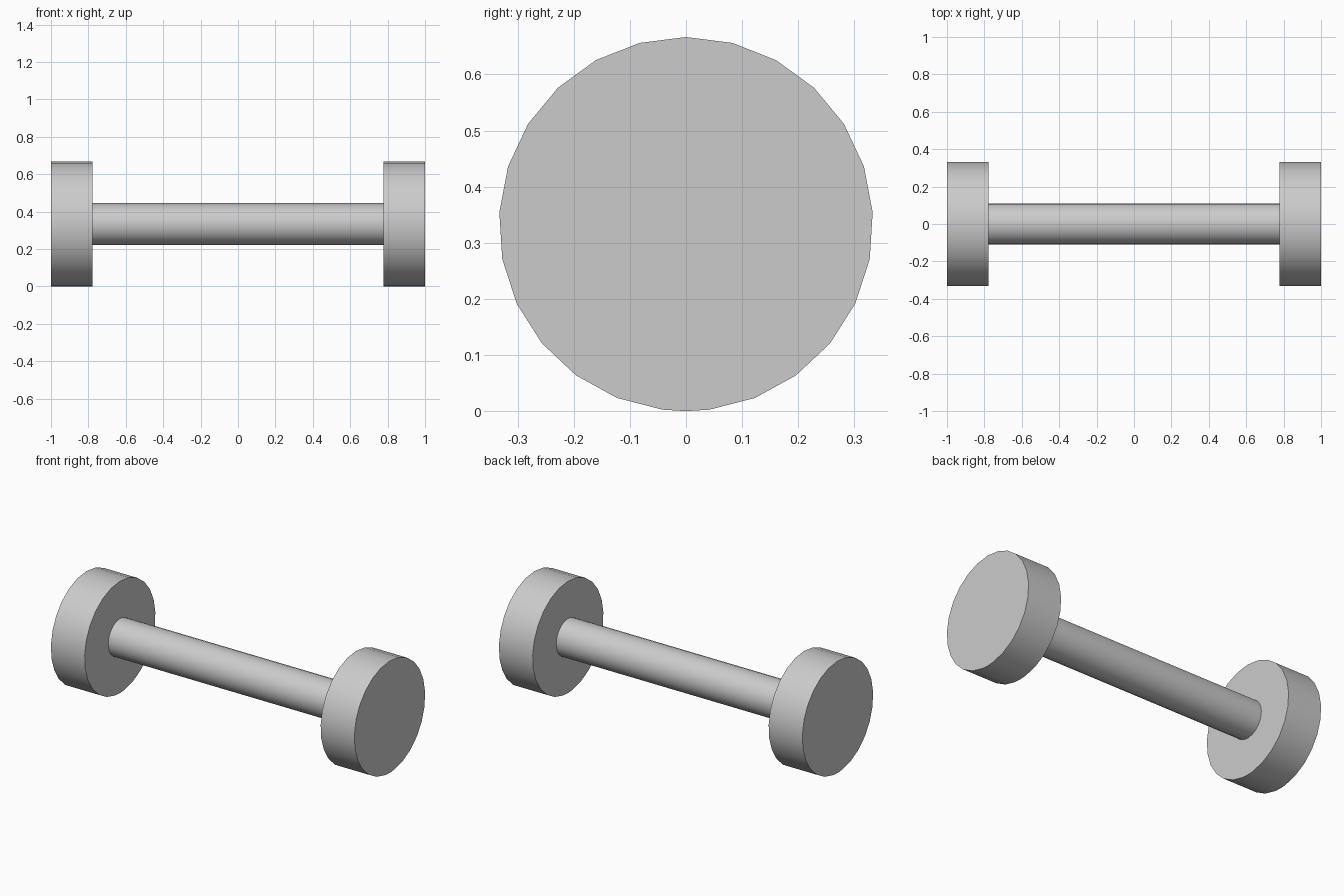
import bpy
import bmesh
from math import sin, cos, pi, radians

cube = bpy.data.objects.get("Cube")
if cube:
    bpy.data.objects.remove(cube, do_unlink=True)

RADIUS = 1 / 3       # weight radius, also the axis height
BAR_RADIUS = 1 / 9
INNER = 7 / 9        # inner face of each weight
SIDES = 25

# Single grey material
grey = bpy.data.materials.new("light_grey")
grey.use_nodes = True
grey.diffuse_color = (0.6, 0.6, 0.6, 1)
grey.node_tree.nodes["Principled BSDF"].inputs["Base Color"].default_value = grey.diffuse_color


def cylinder_x(name, radius, x0, x1):
    """Capped cylinder along x, with a corner at the very top and very bottom."""
    angles = sorted([2 * pi * i / SIDES for i in range(SIDES)] + [pi])
    bm = bmesh.new()
    rings = [[bm.verts.new((x, radius * sin(a), RADIUS + radius * cos(a))) for a in angles]
             for x in (x0, x1)]
    n = len(angles)
    for i in range(n):
        j = (i + 1) % n
        bm.faces.new((rings[0][i], rings[0][j], rings[1][j], rings[1][i]))
    for ring in rings:
        bm.faces.new(ring)
    bmesh.ops.recalc_face_normals(bm, faces=bm.faces)
    mesh = bpy.data.meshes.new(name)
    bm.to_mesh(mesh)
    bm.free()
    mesh.materials.append(grey)
    obj = bpy.data.objects.new(name, mesh)
    bpy.context.collection.objects.link(obj)
    bpy.ops.object.select_all(action="DESELECT")
    obj.select_set(True)
    bpy.context.view_layer.objects.active = obj
    bpy.ops.object.shade_smooth_by_angle(angle=radians(30))


# Handle bar between two round weights
cylinder_x("handle_bar", BAR_RADIUS, -INNER, INNER)
cylinder_x("left_weight", RADIUS, INNER, 1)
cylinder_x("right_weight", RADIUS, -1, -INNER)
